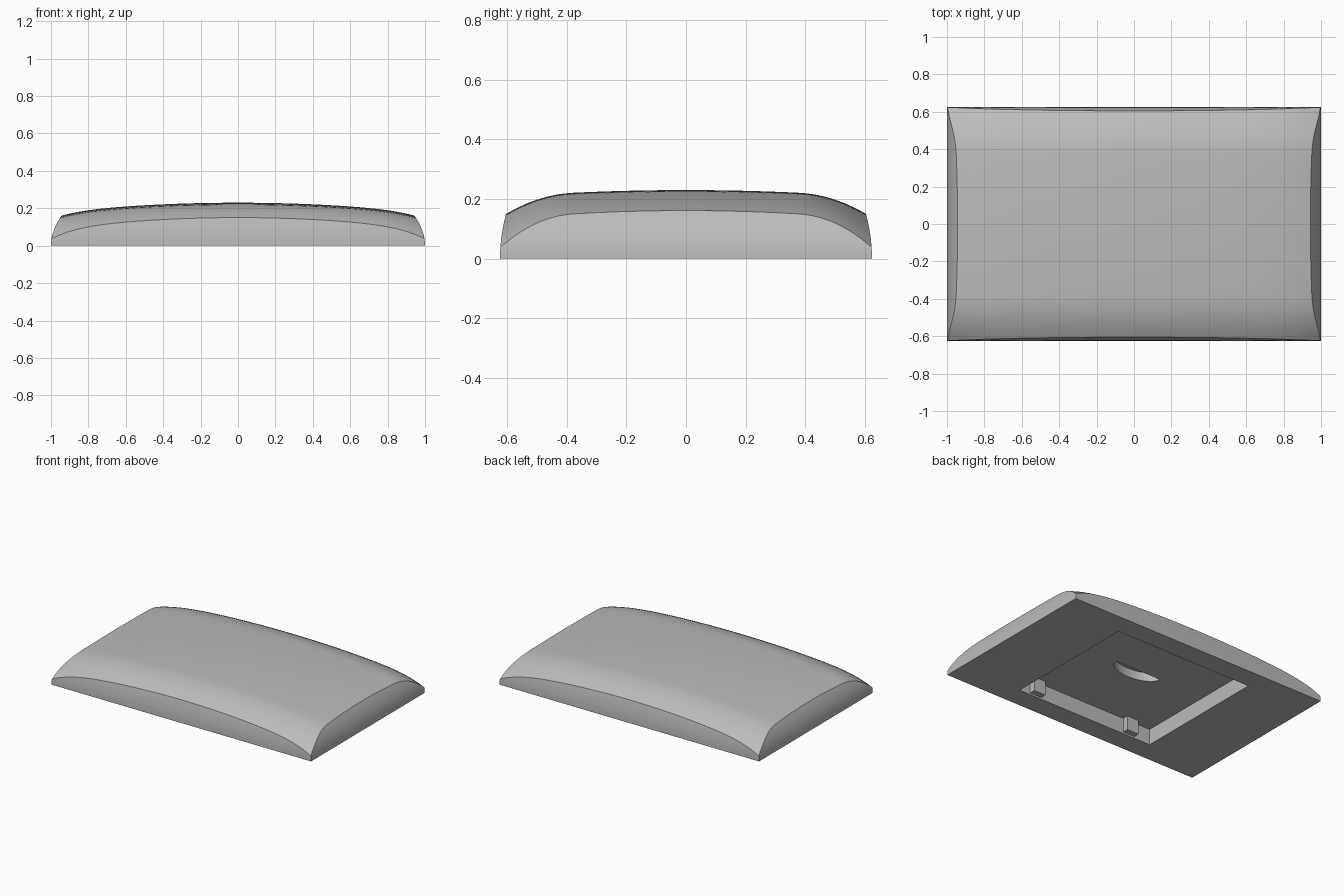
import bpy, bmesh, math

cube = bpy.data.objects.get("Cube")
if cube:
    bpy.data.objects.remove(cube, do_unlink=True)

HALF_X, HALF_Y = 1.0, 0.625
FLOOR = 0.11          # height of the recess floor
NX, NY, NW = 48, 40, 8

grey = bpy.data.materials.new("plain_grey")
grey.use_nodes = True
grey.diffuse_color = (0.5, 0.5, 0.5, 1)
grey.node_tree.nodes["Principled BSDF"].inputs["Base Color"].default_value = (0.5, 0.5, 0.5, 1)


def top_height(x, y):
    """Crowned top: gentle along x, with rolled shoulders along y."""
    crown = 0.055 * x ** 2 + 0.032 * x ** 8
    flat, d = min(abs(y), 0.38), max(abs(y) - 0.38, 0)
    shoulder = 0.0625 * flat ** 2 + 0.0475 * d + 1.19 * d * d
    return 0.23 - crown - shoulder - 0.015 * (x * y / 0.62) ** 8


def at_height(u, v, z):
    """Walls lean inwards more as they rise."""
    return u * (HALF_X - 2.2 * z * z), v * (HALF_Y - 0.9 * z * z)


def shell_point(u, v, t=1.0):
    z = 0.1
    for _ in range(20):
        z = top_height(*at_height(u, v, z))
    x, y = at_height(u, v, z * t)
    return x, y, z * t


def finish(name, bm):
    bmesh.ops.recalc_face_normals(bm, faces=bm.faces)
    mesh = bpy.data.meshes.new(name)
    bm.to_mesh(mesh)
    bm.free()
    mesh.materials.append(grey)
    ob = bpy.data.objects.new(name, mesh)
    bpy.context.collection.objects.link(ob)
    return ob


def prism(name, outline, z0, z1):
    bm = bmesh.new()
    low = [bm.verts.new((x, y, z0)) for x, y in outline]
    high = [bm.verts.new((x, y, z1)) for x, y in outline]
    bm.faces.new(low)
    bm.faces.new(high)
    for i in range(len(low)):
        j = (i + 1) % len(low)
        bm.faces.new((low[i], low[j], high[j], high[i]))
    return finish(name, bm)


def rect(x0, x1, y0, y1):
    return [(x0, y0), (x1, y0), (x1, y1), (x0, y1)]


def select_only(ob):
    bpy.ops.object.select_all(action='DESELECT')
    ob.select_set(True)
    bpy.context.view_layer.objects.active = ob


def cut(target, cutter):
    mod = target.modifiers.new("cut", 'BOOLEAN')
    mod.operation, mod.solver, mod.object = 'DIFFERENCE', 'EXACT', cutter
    select_only(target)
    bpy.ops.object.modifier_apply(modifier=mod.name)
    bpy.data.objects.remove(cutter, do_unlink=True)


# Domed body: top grid, leaning walls and flat underside
bm = bmesh.new()
us = [2 * i / NX - 1 for i in range(NX + 1)]
vs = [2 * j / NY - 1 for j in range(NY + 1)]
grid = [[bm.verts.new(shell_point(u, v)) for v in vs] for u in us]
for i in range(NX):
    for j in range(NY):
        bm.faces.new((grid[i][j], grid[i + 1][j], grid[i + 1][j + 1], grid[i][j + 1]))
rim = ([(i, 0) for i in range(NX)] + [(NX, j) for j in range(NY)]
       + [(i, NY) for i in range(NX, 0, -1)] + [(0, j) for j in range(NY, 0, -1)])
ring = [grid[i][j] for i, j in rim]
for k in range(1, NW + 1):
    lower = [bm.verts.new(shell_point(us[i], vs[j], 1 - k / NW)) for i, j in rim]
    for a in range(len(rim)):
        b = (a + 1) % len(rim)
        bm.faces.new((ring[a], ring[b], lower[b], lower[a]))
    ring = lower
bm.faces.new(ring)
body = finish("domed_body", bm)

# Square recess in the underside
cut(body, prism("recess_cutter", rect(-0.53, 0.53, -0.48, 0.48), -0.1, FLOOR))

# Half-moon finger pocket in the recess floor
arc = [(0.178 * math.cos(a), 0.04 - 0.1 * math.sin(a))
       for a in (math.pi * k / 24 for k in range(25))]
cut(body, prism("pocket_cutter", arc, FLOOR - 0.03, FLOOR + 0.06))

select_only(body)
bpy.ops.object.shade_smooth_by_angle(angle=math.radians(22))

# Clips along the front wall of the recess
for side, x in (("left", 0.4), ("right", -0.36)):
    prism(side + "_clip", rect(x - 0.045, x + 0.045, -0.49, -0.44), 0.012, FLOOR + 0.01)
